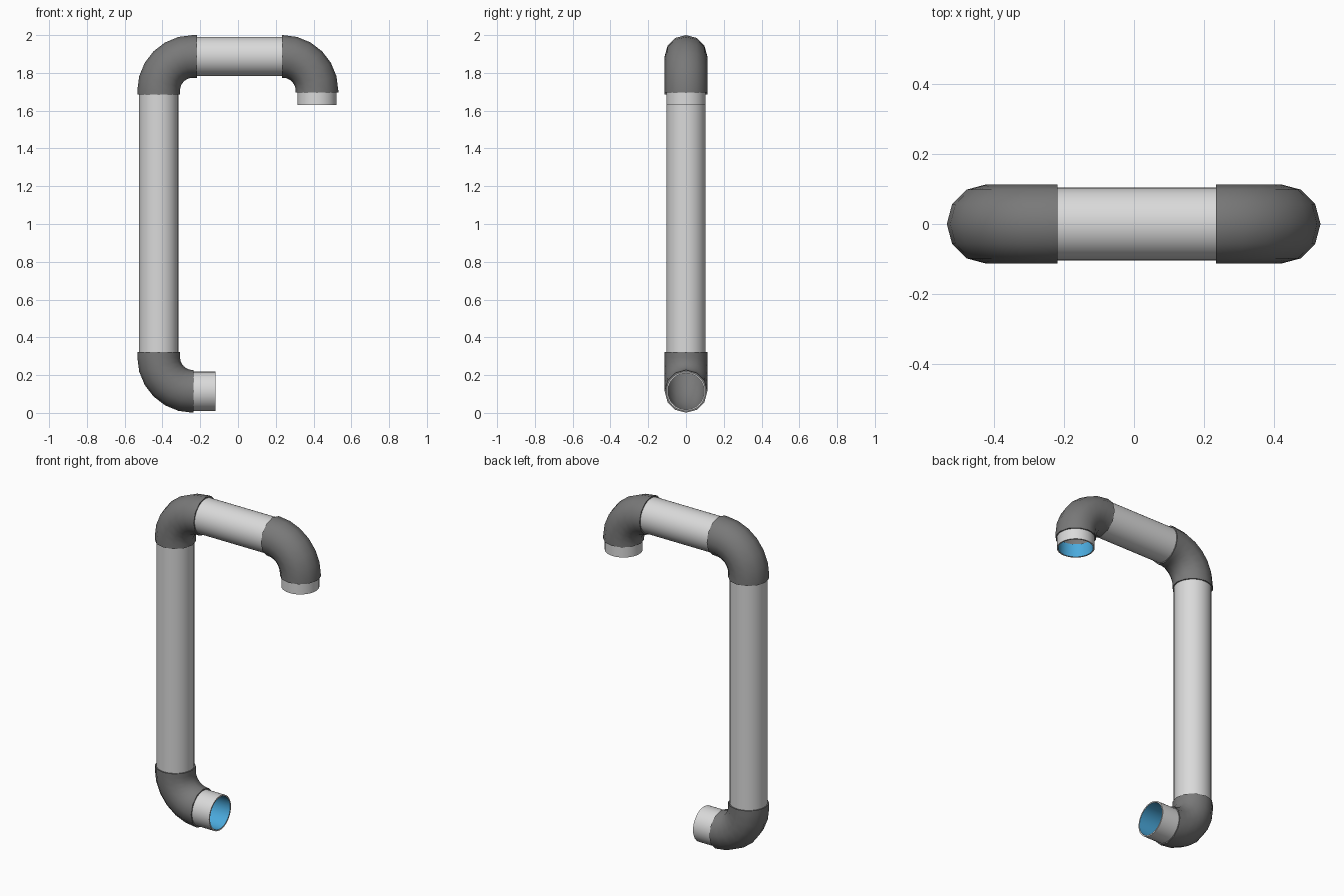
import bpy, bmesh, math
from mathutils import Vector

if "Cube" in bpy.data.objects:
    bpy.data.objects.remove(bpy.data.objects["Cube"])


def material(name, rgb):
    m = bpy.data.materials.new(name)
    m.diffuse_color = (*rgb, 1)
    m.use_nodes = True
    m.node_tree.nodes["Principled BSDF"].inputs["Base Color"].default_value = m.diffuse_color
    return m


PIPE = material("light_grey_pipe", (0.70, 0.70, 0.70))
LINER = material("blue_liner", (0.07, 0.40, 0.72))
JOINT = material("dark_grey_joint", (0.19, 0.19, 0.19))
Y = Vector((0, 1, 0))


def tube(name, path, r_out, r_in, sides, mats):
    """Sweep a hollow ring along (point, tangent) pairs lying in the xz plane."""
    bm = bmesh.new()

    def ring(p, t, r):
        n = t.cross(Y).normalized()
        return [bm.verts.new(p + r * (math.cos(a) * n + math.sin(a) * Y))
                for a in (2 * math.pi * i / sides for i in range(sides))]

    # outer skin forward, inner skin back, closed into a loop by the two rims
    rings = [ring(p, t, r_out) for p, t in path] + [ring(p, t, r_in) for p, t in reversed(path)]
    k = len(path)
    for j, a in enumerate(rings):
        b = rings[(j + 1) % len(rings)]
        for i in range(sides):
            f = bm.faces.new((a[i], a[(i + 1) % sides], b[(i + 1) % sides], b[i]))
            if k <= j < 2 * k - 1:
                f.material_index = len(mats) - 1
    bmesh.ops.recalc_face_normals(bm, faces=bm.faces)
    mesh = bpy.data.meshes.new(name)
    bm.to_mesh(mesh)
    bm.free()
    for m in mats:
        mesh.materials.append(m)
    ob = bpy.data.objects.new(name, mesh)
    bpy.context.collection.objects.link(ob)
    bpy.ops.object.select_all(action='DESELECT')
    ob.select_set(True)
    bpy.context.view_layer.objects.active = ob
    bpy.ops.object.shade_smooth_by_angle(angle=math.radians(42))


def pipe(name, a, b):
    a, b = Vector((a[0], 0, a[1])), Vector((b[0], 0, b[1]))
    t = (b - a).normalized()
    tube(name, [(a, t), (b, t)], 0.104, 0.096, 32, [PIPE, LINER])


def elbow(name, start, corner, end, bend=0.18, steps=6):
    s, c, e = (Vector((p[0], 0, p[1])) for p in (start, corner, end))
    t0, t1 = (c - s).normalized(), (e - c).normalized()
    centre = c - t0 * bend + t1 * bend
    path = [(s, t0)]
    for i in range(steps + 1):
        a = math.pi / 2 * i / steps
        path.append((centre - t1 * bend * math.cos(a) + t0 * bend * math.sin(a),
                     t0 * math.cos(a) + t1 * math.sin(a)))
    path.append((e, t1))
    tube(name, path, 0.113, 0.103, 12, [JOINT])


XL, XR, ZB, ZT = -0.42, 0.418, 0.114, 1.887

# straight pipes, pushed slightly into the joints
pipe("bottom_outlet_pipe", (-0.25, ZB), (-0.12, ZB))
pipe("upright_pipe", (XL, 0.30), (XL, 1.705))
pipe("top_pipe", (-0.24, ZT), (0.255, ZT))
pipe("top_outlet_pipe", (XR, 1.71), (XR, 1.63))

# bent joints
elbow("bottom_elbow", (-0.235, ZB), (XL, ZB), (XL, 0.322))
elbow("top_left_elbow", (XL, 1.685), (XL, ZT), (-0.218, ZT))
elbow("top_right_elbow", (0.233, ZT), (XR, ZT), (XR, 1.695))
